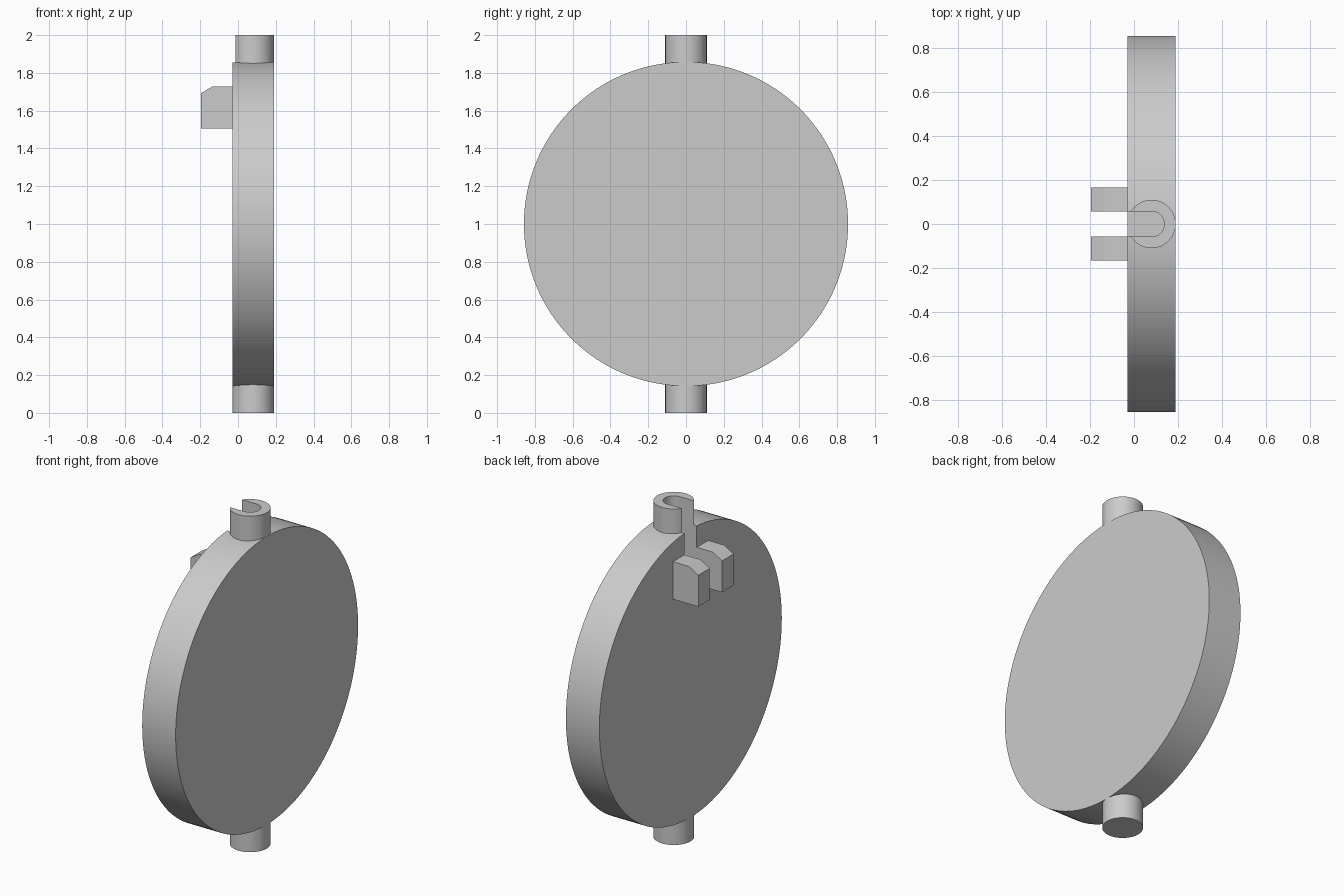
import bpy, bmesh, math
from mathutils import Vector

cube = bpy.data.objects.get("Cube")
if cube:
    bpy.data.objects.remove(cube, do_unlink=True)

AXIS_X = 0.08      # centre plane of the disc and pins
HALF = 0.11        # half thickness of the disc, radius of the pins
RADIUS = 0.858
SLOT = 0.058       # half width of the slot
BLOCK_BASE = 1.505

grey = bpy.data.materials.new("plain grey")
grey.use_nodes = True
grey.diffuse_color = (0.6, 0.6, 0.6, 1)
grey.node_tree.nodes["Principled BSDF"].inputs["Base Color"].default_value = (0.6, 0.6, 0.6, 1)


def prism(name, outline, direction):
    """Extrude a closed outline of points along a direction."""
    bm = bmesh.new()
    face = bm.faces.new([bm.verts.new(p) for p in outline])
    grown = bmesh.ops.extrude_face_region(bm, geom=[face])
    verts = [v for v in grown["geom"] if isinstance(v, bmesh.types.BMVert)]
    bmesh.ops.translate(bm, verts=verts, vec=Vector(direction))
    bmesh.ops.recalc_face_normals(bm, faces=bm.faces)
    mesh = bpy.data.meshes.new(name)
    bm.to_mesh(mesh)
    bm.free()
    mesh.materials.append(grey)
    obj = bpy.data.objects.new(name, mesh)
    bpy.context.collection.objects.link(obj)
    return obj


def arc(radius, start, sweep, steps):
    angles = [start + sweep * i / steps for i in range(steps + 1)]
    return [(radius * math.cos(a), radius * math.sin(a)) for a in angles]


def circle(radius, steps):
    return arc(radius, 0, math.tau, steps)[:-1]


def activate(obj):
    bpy.ops.object.select_all(action="DESELECT")
    obj.select_set(True)
    bpy.context.view_layer.objects.active = obj


# Disc standing on edge
disc = prism("disc", [(AXIS_X - HALF, y, 1 + z) for y, z in circle(RADIUS, 160)],
             (2 * HALF, 0, 0))

# Pivot pins above and below
pins = [prism(name, [(AXIS_X + x, y, z) for x, y in circle(HALF, 64)], (0, 0, 0.17))
        for name, z in (("lower_pin", 0), ("upper_pin", 1.83))]

# Round-ended slot through the upper pin, open towards -x
slot_outline = [(AXIS_X + x, y, BLOCK_BASE)
                for x, y in arc(SLOT, -math.pi / 2, math.pi, 32)]
slot_outline += [(-0.3, SLOT, BLOCK_BASE), (-0.3, -SLOT, BLOCK_BASE)]
cutter = prism("slot_cutter", slot_outline, (0, 0, 1))
cutter.hide_render = True
for part in (disc, pins[1]):
    cut = part.modifiers.new("slot", "BOOLEAN")
    cut.operation = "DIFFERENCE"
    cut.solver = "EXACT"
    cut.object = cutter
    activate(part)
    bpy.ops.object.modifier_apply(modifier=cut.name)
bpy.data.objects.remove(cutter, do_unlink=True)

for part in [disc] + pins:
    activate(part)
    bpy.ops.object.shade_smooth_by_angle(angle=math.radians(30))

# Pair of chamfered blocks flanking the slot
side = [(-0.03, BLOCK_BASE), (-0.197, BLOCK_BASE), (-0.197, 1.692),
        (-0.135, 1.728), (-0.03, 1.728)]
for name, sign in (("back_block", 1), ("front_block", -1)):
    prism(name, [(x, sign * SLOT, z) for x, z in side], (0, sign * 0.108, 0))
